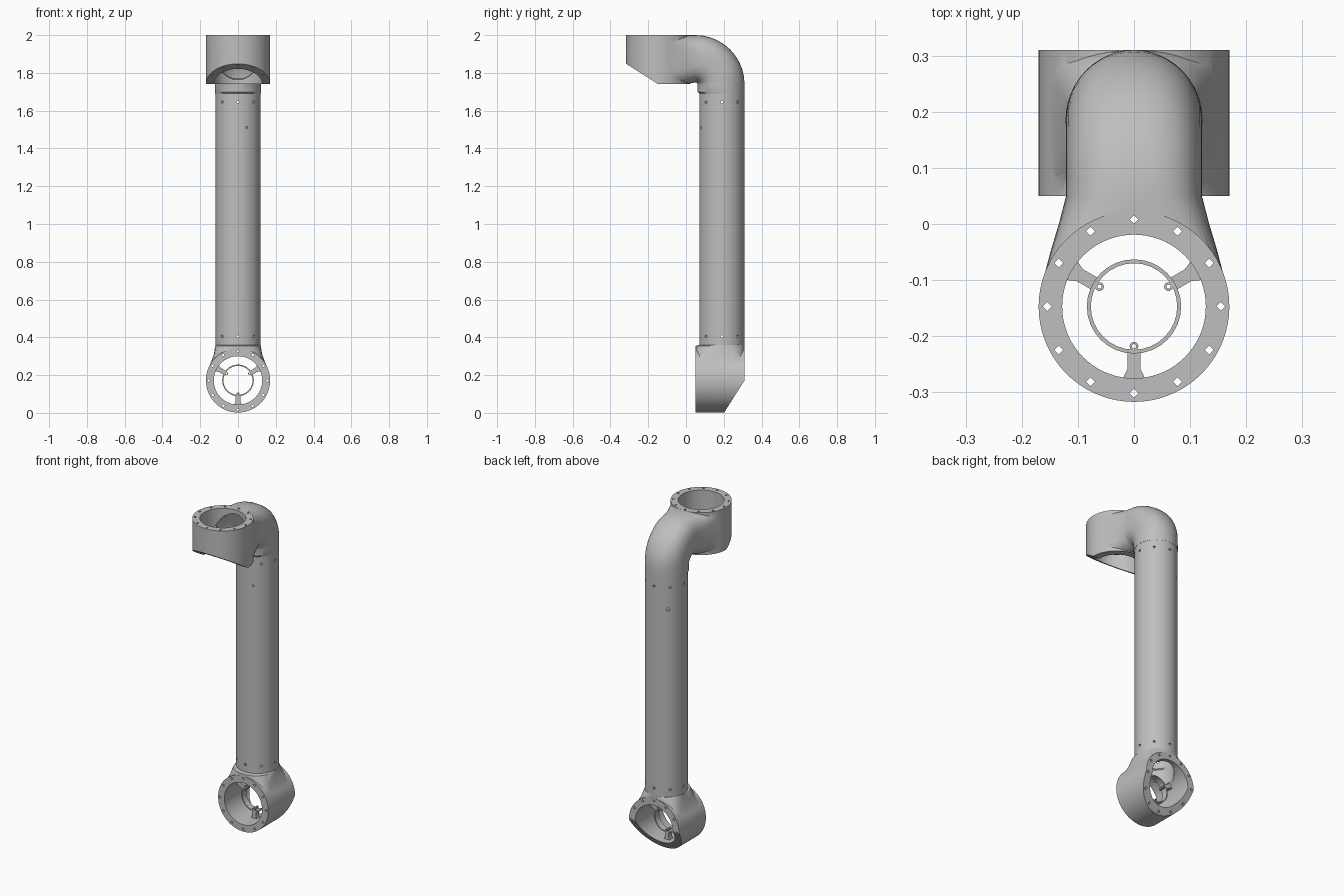
import bpy, bmesh
from math import sin, cos, pi, radians, copysign
from mathutils import Matrix, Vector

if "Cube" in bpy.data.objects:
    bpy.data.objects.remove(bpy.data.objects["Cube"])

grey = bpy.data.materials.new("plain grey")
grey.use_nodes = True
GREY = (0.52, 0.52, 0.52, 1)
grey.diffuse_color = GREY
for node in grey.node_tree.nodes:
    if node.type == 'BSDF_PRINCIPLED':
        node.inputs["Base Color"].default_value = GREY


def circle(r, z, n, at=(0, 0)):
    return [Vector((at[0] + r * cos(2 * pi * i / n), at[1] + r * sin(2 * pi * i / n), z))
            for i in range(n)]


def rod(r, z0, z1, n, at=(0, 0), matrix=Matrix()):
    return [[matrix @ p for p in circle(r, z, n, at)] for z in (z0, z1)], False


def pipe(r_in, r_out, z0, z1, n, at=(0, 0)):
    return [circle(r, z, n, at) for r, z in
            ((r_out, z0), (r_out, z1), (r_in, z1), (r_in, z0))], True


def make(name, parts):
    """Skin each part's rings; a wrapped part joins last to first, others get caps."""
    bm = bmesh.new()
    for rings, wrap in parts:
        rows = [[bm.verts.new(p) for p in ring] for ring in rings]
        pairs = list(zip(rows, rows[1:])) + ([(rows[-1], rows[0])] if wrap else [])
        for a, b in pairs:
            for i in range(len(a)):
                j = (i + 1) % len(a)
                bm.faces.new((a[i], a[j], b[j], b[i]))
        if not wrap:
            bm.faces.new(rows[0][::-1])
            bm.faces.new(rows[-1])
    bmesh.ops.recalc_face_normals(bm, faces=bm.faces)
    mesh = bpy.data.meshes.new(name)
    bm.to_mesh(mesh)
    bm.free()
    obj = bpy.data.objects.new(name, mesh)
    bpy.context.collection.objects.link(obj)
    return obj


def boolean(obj, operation, parts):
    tool = make("cutter", parts)
    tool.hide_render = True
    mod = obj.modifiers.new("cut", 'BOOLEAN')
    mod.operation, mod.object, mod.solver = operation, tool, 'EXACT'
    graph = bpy.context.evaluated_depsgraph_get()
    mesh = bpy.data.meshes.new_from_object(obj.evaluated_get(graph))
    obj.modifiers.clear()
    obj.data = mesh
    bpy.data.objects.remove(tool)


def finish(obj, matrix=Matrix()):
    obj.data.materials.clear()
    obj.data.materials.append(grey)
    obj.data.shade_smooth()
    obj.data.set_sharp_from_angle(angle=radians(32))
    obj.matrix_world = matrix


def section(v, h, tilt, half, width, power, n=48):
    """Superellipse across the arm, leaning by tilt in the side plane."""
    ring = []
    for i in range(n):
        c, s = cos(2 * pi * i / n), sin(2 * pi * i / n)
        x = width * copysign(abs(c) ** (2 / power), c)
        d = half * copysign(abs(s) ** (2 / power), s)
        ring.append(Vector((x, v + d * cos(tilt), h + d * sin(tilt))))
    return ring


DEPTH, R_OUT, R_BORE, R_BOLT = 0.26, 0.17, 0.128, 0.155


def joint(name, arm, lead_in, matrix):
    """Bored collar with its face at local z=0 and an arm leaving along +y."""
    body = make(name + "_collar", [rod(R_OUT, -DEPTH, 0, 72)])
    boolean(body, 'UNION', [([section(*s) for s in arm], False)])
    # slanted cut under the free side
    wedge = ((0, -DEPTH), (-0.346, -0.04), (-0.346, -0.4), (0, -0.4))
    boolean(body, 'DIFFERENCE', [([[Vector((x, v, h)) for v, h in wedge]
                                   for x in (-0.3, 0.3)], False)])
    # hollow passage through the arm
    first = (arm[0][0] + lead_in[0], arm[0][1] + lead_in[1]) + arm[0][2:]
    hollow = [section(v, h, t, min(half - 0.012, 0.106), min(w - 0.012, 0.106), 2)
              for v, h, t, half, w, p in [first] + arm]
    boolean(body, 'DIFFERENCE', [(hollow, False)])
    # bore and bolt circle
    holes = [rod(R_BORE, -0.4, 0.1, 72)]
    for k in range(12):
        a = k * pi / 6
        holes.append(rod(0.008, -0.4, 0.1, 4, (R_BOLT * cos(a), R_BOLT * sin(a))))
    boolean(body, 'DIFFERENCE', holes)
    finish(body, matrix)

    # inner ring held by three spokes with small screw bosses
    parts = [pipe(0.077, 0.084, -0.14, -0.10, 32)]
    outline = ((0.081, -0.012), (0.112, -0.012), (0.131, -0.021),
               (0.131, 0.021), (0.112, 0.012), (0.081, 0.012))
    for k in range(3):
        a = radians(-90 + 120 * k)
        turn = Matrix.Rotation(a, 4, 'Z')
        parts.append(([[turn @ Vector((r, s, z)) for r, s in outline]
                       for z in (-0.135, -0.105)], False))
        parts.append(pipe(0.004, 0.008, -0.14, -0.10, 10, (0.071 * cos(a), 0.071 * sin(a))))
    finish(make(name + "_inner_ring", parts), matrix)


# upper joint: elbow swept about its inner corner, then flared into the collar
elbow = [(0.337, -0.31, 0, 0.12, 0.12, 2), (0.332, -0.30, 0, 0.125, 0.122, 2)]
for k in range(11):
    t = k / 10 * pi / 2
    elbow.append((0.197 + 0.135 * cos(t), -DEPTH + 0.135 * sin(t), t,
                  0.125, 0.121, 2 + 0.08 * k))
for v, w, p in ((0.147, 0.134, 3.5), (0.097, 0.149, 5), (0.047, 0.162, 8), (0.017, 0.168, 9)):
    elbow.append((v, -0.13, pi / 2, 0.1295, w, p))
joint("upper", elbow, (0, -0.03), Matrix.Translation((0, -0.147, 2)))

# lower joint: short neck widening into the collar
neck = [(0.188, -0.14, pi / 2, 0.12, 0.12, 2)]
for v, w, p in ((0.183, 0.121, 2.3), (0.14, 0.127, 3.5), (0.10, 0.142, 6), (0.05, 0.160, 9)):
    neck.append((v, -0.13, pi / 2, 0.1295, w, p))
joint("lower", neck, (0.03, 0),
      Matrix.Translation((0, 0.05, 0.172)) @ Matrix.Rotation(pi / 2, 4, 'X'))

# long straight tube with screw holes near both ends
tube = make("straight_tube", [pipe(0.109, 0.119, 0.36, 1.69, 72)])


def side_hole(angle, z, r):
    aim = Matrix.Translation((0, 0, z)) @ Matrix.Rotation(angle, 4, 'Z') @ Matrix.Rotation(pi / 2, 4, 'Y')
    return rod(r, 0.09, 0.14, 10, matrix=aim)


holes = [side_hole(k * pi / 4, z, 0.007) for k in range(8) for z in (0.405, 1.645)]
holes += [side_hole(radians(-67), 1.51, 0.006), side_hole(radians(130), 1.51, 0.01)]
boolean(tube, 'DIFFERENCE', holes)
finish(tube, Matrix.Translation((0, 0.19, 0)))
